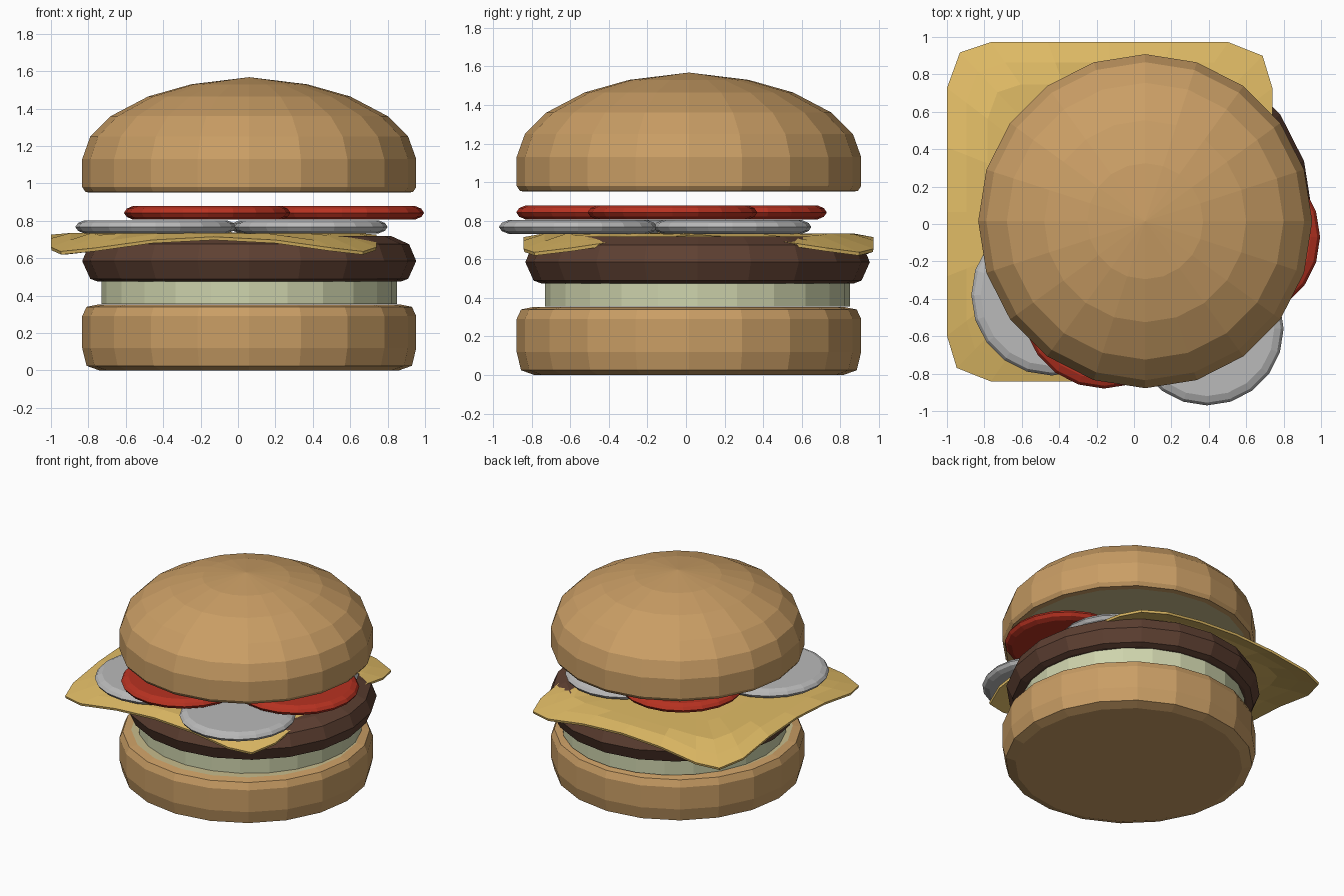
import bpy, bmesh, math

if "Cube" in bpy.data.objects:
    bpy.data.objects.remove(bpy.data.objects["Cube"])


def srgb(r, g, b):
    def lin(c):
        c /= 255
        return c / 12.92 if c <= 0.04045 else ((c + 0.055) / 1.055) ** 2.4
    return (lin(r), lin(g), lin(b), 1)


def material(name, rgb):
    m = bpy.data.materials.new(name)
    m.diffuse_color = srgb(*rgb)
    m.use_nodes = True
    m.node_tree.nodes["Principled BSDF"].inputs["Base Color"].default_value = m.diffuse_color
    return m


CRUST = material("bun crust brown", (202, 158, 101))
CRUMB = material("bun crumb cream", (200, 188, 140))
PALE = material("pale green", (206, 211, 172))
MEAT = material("patty brown", (94, 64, 50))
CHEESE = material("cheese yellow", (225, 188, 102))
GREY = material("onion grey", (186, 186, 186))
RED = material("tomato red", (184, 50, 33))


def finish(bm, name, mats):
    bmesh.ops.recalc_face_normals(bm, faces=bm.faces[:])
    me = bpy.data.meshes.new(name)
    bm.to_mesh(me)
    bm.free()
    for m in mats:
        me.materials.append(m)
    ob = bpy.data.objects.new(name, me)
    bpy.context.collection.objects.link(ob)
    return ob


def lathe(name, centre, profile, mats, sides=20, cut_face=None):
    """Closed turned solid from (radius, z) points; cut_face = z of the crumb face."""
    bm = bmesh.new()
    cx, cy = centre
    rings = []
    for r, z in profile:
        if r == 0:
            rings.append([bm.verts.new((cx, cy, z))])
        else:
            rings.append([bm.verts.new((cx + r * math.cos(2 * math.pi * i / sides),
                                        cy + r * math.sin(2 * math.pi * i / sides), z))
                          for i in range(sides)])
    for a, b in zip(rings, rings[1:]):
        for i in range(sides):
            j = (i + 1) % sides
            if len(b) == 1:
                bm.faces.new((a[i], a[j], b[0]))
            else:
                bm.faces.new((a[i], a[j], b[j], b[i]))
    for ring in (rings[0], rings[-1]):
        if len(ring) > 1:
            f = bm.faces.new(ring)
            if cut_face is not None and abs(ring[0].co.z - cut_face) < 1e-4:
                f.material_index = 1
    return finish(bm, name, mats)


BUN = (0.06, 0.015)
STACK = (0.06, 0.06)

# Buns, with cream cut faces
lathe("bottom_bun", BUN,
      [(0.80, 0.0), (0.87, 0.025), (0.893, 0.12), (0.893, 0.29), (0.87, 0.34), (0.81, 0.352)],
      [CRUST, CRUMB], cut_face=0.352)
lathe("top_bun", BUN,
      [(0.83, 0.952), (0.875, 0.953), (0.893, 0.98), (0.893, 1.13), (0.85, 1.25), (0.74, 1.36),
       (0.54, 1.465), (0.31, 1.53), (0, 1.568)],
      [CRUST, CRUMB], cut_face=0.952)

# Pale slice and patty
lathe("pale_slice", STACK, [(0.79, 0.356), (0.79, 0.485)], [PALE], sides=24)
lathe("patty", STACK,
      [(0.81, 0.475), (0.85, 0.49), (0.893, 0.585), (0.855, 0.675), (0.76, 0.718)], [MEAT])

# Cheese: square slice with clipped, drooping corners
bm = bmesh.new()
hx, hy = 0.87, 0.907
quarter = [(1, 0), (1, 0.38), (1, 0.73), (0.94, 0.92), (0.73, 1), (0.38, 1)]
outline = []
for k in range(4):
    for u, v in quarter:
        for _ in range(k):
            u, v = -v, u
        outline.append((u, v))


def cheese_vert(u, v, s):
    x, y = u * hx * s, v * hy * s
    z = 0.735 - 0.3 * max(0, math.hypot(x, y) - 0.84)
    return bm.verts.new((x - 0.13, y + 0.065, z))


centre = bm.verts.new((-0.13, 0.065, 0.74))
rings = [[cheese_vert(u, v, s) for u, v in outline] for s in (0.5, 0.75, 0.88, 1.0)]
n = len(outline)
for i in range(n):
    j = (i + 1) % n
    bm.faces.new((centre, rings[0][i], rings[0][j]))
    for a, b in zip(rings, rings[1:]):
        bm.faces.new((a[i], b[i], b[j], a[j]))
cheese = finish(bm, "cheese_slice", [CHEESE])
sol = cheese.modifiers.new("thickness", "SOLIDIFY")
sol.thickness = 0.018
sol.offset = -1


# Onion and tomato slices with bevelled rims
def slices(name, spots, z0, z1, mat):
    h = z1 - z0
    for k, (x, y, r) in enumerate(spots):
        lathe(f"{name}_{k + 1}", (x, y),
              [(r - 0.05, z0), (r - 0.015, z0 + 0.2 * h), (r, z0 + 0.5 * h),
               (r - 0.015, z0 + 0.8 * h), (r - 0.05, z1)], [mat])


slices("onion_slice", [(-0.44, -0.38, 0.43), (0.39, -0.56, 0.41), (0.37, 0.24, 0.41)],
       0.732, 0.803, GREY)
slices("tomato_slice", [(-0.16, -0.44, 0.44), (0.555, -0.07, 0.44), (-0.17, 0.29, 0.44)],
       0.806, 0.88, RED)
